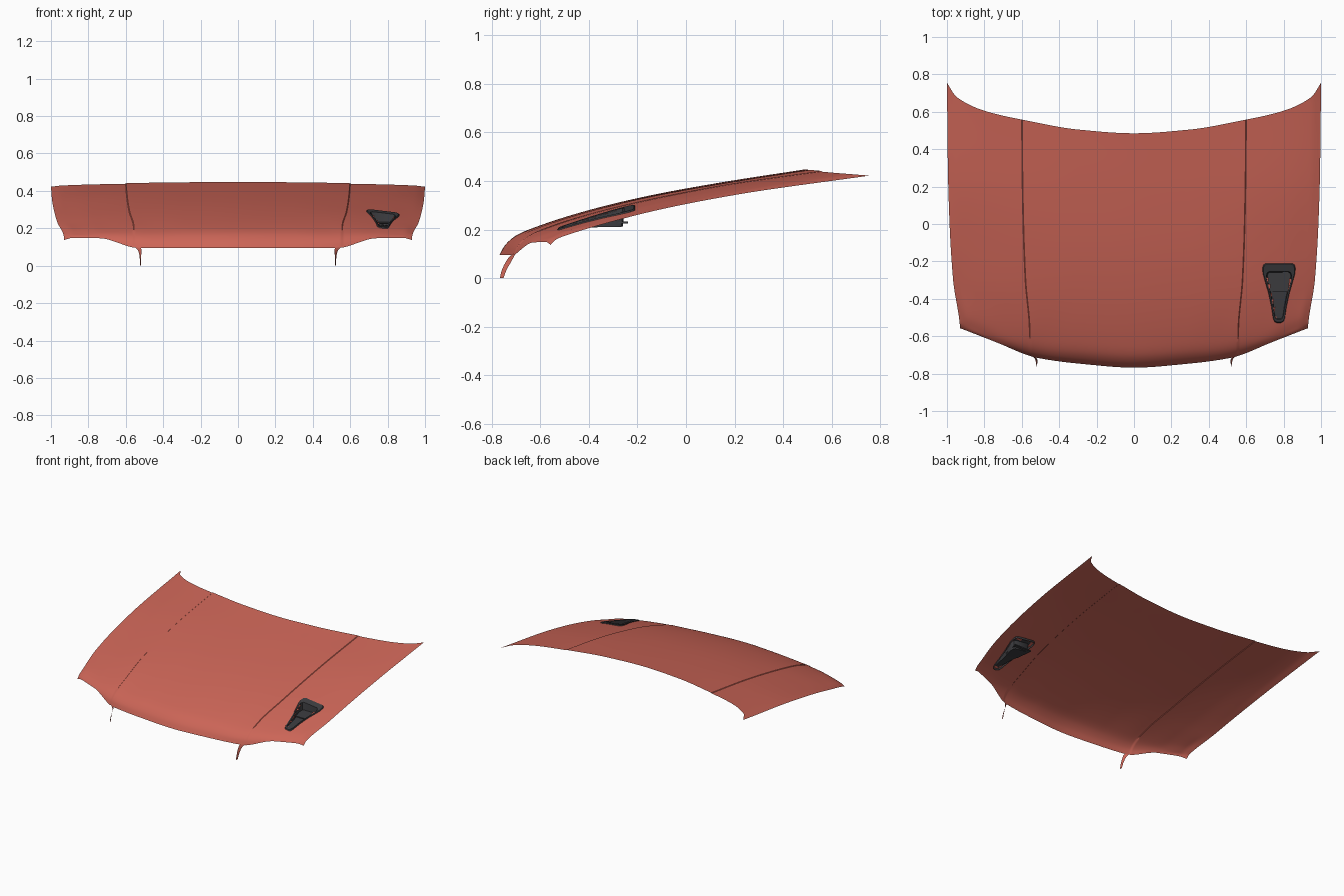
import bpy, bmesh
from mathutils import Vector
from mathutils.bvhtree import BVHTree

if "Cube" in bpy.data.objects:
    bpy.data.objects.remove(bpy.data.objects["Cube"])


def material(name, rgb):
    m = bpy.data.materials.new(name)
    m.diffuse_color = (*rgb, 1)
    m.use_nodes = True
    m.node_tree.nodes["Principled BSDF"].inputs["Base Color"].default_value = m.diffuse_color
    return m


RED = material("red_paint", (0.60, 0.13, 0.095))
DARK = material("dark_plastic", (0.045, 0.045, 0.05))


def interp(xs, ys, x):
    """Monotone cubic interpolation (no overshoot)."""
    n = len(xs)
    d = [(ys[i + 1] - ys[i]) / (xs[i + 1] - xs[i]) for i in range(n - 1)]
    i = max(k for k in range(n - 1) if k == 0 or xs[k] <= x)

    def slope(k):
        if k == 0:
            return 0 if xs[0] == 0 and len(xs) == 6 else d[0]
        if k == n - 1:
            return d[-1]
        a, b = d[k - 1], d[k]
        return 0 if a * b <= 0 else 2 * a * b / (a + b)
    h = xs[i + 1] - xs[i]
    t = (x - xs[i]) / h
    return (ys[i] * (1 + 2 * t) * (1 - t) ** 2 + slope(i) * h * t * (1 - t) ** 2
            + ys[i + 1] * t * t * (3 - 2 * t) + slope(i + 1) * h * t * t * (t - 1))


def finish(name, bm, mat, angle=0.6):
    me = bpy.data.meshes.new(name)
    bm.to_mesh(me)
    bm.free()
    ob = bpy.data.objects.new(name, me)
    bpy.context.collection.objects.link(ob)
    me.materials.append(mat)
    bpy.ops.object.select_all(action='DESELECT')
    ob.select_set(True)
    bpy.context.view_layer.objects.active = ob
    bpy.ops.object.shade_smooth_by_angle(angle=angle)
    return ob


def bridge(bm, rows, closed=False):
    for a, b in zip(rows, rows[1:]):
        n = len(a)
        for i in range(n if closed else n - 1):
            j = (i + 1) % n
            bm.faces.new((a[i], a[j], b[j], b[i]))


# Hood sections: (y, z) from the nose back, at fractions of the half width
U = [0, 0.3, 0.56, 0.8, 0.95, 1]
SECT = [
    [(-.768, .095), (-.745, .135), (-.70, .175), (-.62, .210), (-.40, .280), (-.15, .340), (.15, .395), (.485, .447)],
    [(-.748, .095), (-.727, .133), (-.685, .172), (-.61, .207), (-.40, .275), (-.15, .336), (.16, .393), (.505, .446)],
    [(-.715, .095), (-.70, .130), (-.665, .165), (-.60, .198), (-.40, .265), (-.15, .326), (.17, .387), (.55, .442)],
    [(-.63, .150), (-.62, .160), (-.60, .175), (-.55, .198), (-.38, .250), (-.14, .308), (.19, .375), (.605, .437)],
    [(-.575, .152), (-.565, .163), (-.545, .175), (-.50, .195), (-.35, .234), (-.12, .291), (.21, .360), (.68, .431)],
    [(-.557, .140), (-.545, .153), (-.53, .165), (-.49, .180), (-.34, .226), (-.10, .287), (.24, .352), (.755, .425)],
]
V = [0, .035, .08, .15, .32, .52, .75, 1]
WY, WX = [-.77, -.56, -.3, 0, .3, .76], [.925, .93, .967, .986, .995, 1.0]


def hood_point(u, v):
    a = abs(u)
    ys = [interp(U, [s[k][0] for s in SECT], a) for k in range(8)]
    zs = [interp(U, [s[k][1] for s in SECT], a) for k in range(8)]
    y, z = interp(V, ys, v), interp(V, zs, v)
    if a > 0.6:                      # fine crease running front to back
        z -= 0.003
    return Vector((u * interp(WY, WX, y), y, z))


half = sorted([i / 70 for i in range(1, 71) if i != 42] + [0.598, 0.602])
us = [-u for u in reversed(half)] + [0] + half
vs = [(i / 70) ** 1.3 for i in range(71)]
bm = bmesh.new()
bridge(bm, [[bm.verts.new(hood_point(u, v)) for u in us] for v in vs])
bm.normal_update()
tree = BVHTree.FromBMesh(bm)


def hood_z(x, y):
    return tree.ray_cast(Vector((x, y, 2)), Vector((0, 0, -1)))[0].z


# Vent outline: (half width, y) from tip to rear
CX = 0.775
OUT = [(.012, -.528), (.024, -.522), (.031, -.505), (.041, -.44), (.056, -.37),
       (.072, -.315), (.086, -.265), (.088, -.235), (.083, -.218), (.070, -.210)]


def in_vent(p):
    ys = [y for _, y in OUT]
    if not -.518 < p.y < -.225:
        return False
    return abs(p.x - CX) < 0.9 * interp(ys, [w for w, _ in OUT], p.y)


# Opening in the hood under the vent
holes = [f for f in bm.faces if all(in_vent(v.co) for v in f.verts)]
bmesh.ops.delete(bm, geom=holes, context='FACES')
finish("hood_panel", bm, RED)

# Vent: skirt, raised rim and a duct floor that sinks towards the rear
bm = bmesh.new()


def ring(scale, y0, y1, dz):
    side = []
    for w, y in OUT:
        t = (y + .528) / .318
        side.append((w * scale, y0 + (y1 - y0) * t, dz(t)))
    loop = [(CX + w, y, d) for w, y, d in side] + [(CX - w, y, d) for w, y, d in reversed(side)]
    return [bm.verts.new((x, y, hood_z(x, y) + d)) for x, y, d in loop]


rings = [ring(1.0, -.528, -.21, lambda t: -.014),
         ring(1.0, -.528, -.21, lambda t: .001),
         ring(.95, -.524, -.214, lambda t: .006),
         ring(.76, -.510, -.255, lambda t: .004),
         ring(.70, -.506, -.259, lambda t: -.002 - .056 * t)]
bridge(bm, rings, closed=True)
floor = rings[-1]
n = len(floor)
for i in range(n // 2 - 1):
    bm.faces.new((floor[i], floor[i + 1], floor[n - 2 - i], floor[n - 1 - i]))
# Duct box below the rear of the vent
box = bmesh.ops.create_cube(bm, size=1)['verts']
for v in box:
    front = v.co.y < 0
    v.co = Vector((CX + v.co.x * (.10 if front else .14),
                   -.36 if front else -.238,
                   (.222 if front else .226) if v.co.z < 0 else (.228 if front else .234)))
bmesh.ops.recalc_face_normals(bm, faces=bm.faces)
finish("hood_vent", bm, DARK)

# Curved hooks at both ends of the front lip
OUTER = [(.575, -.697, .109), (.545, -.706, .093), (.530, -.718, .070), (.525, -.738, .035), (.523, -.750, .002)]
INNER = [(.522, -.715, .097), (.517, -.727, .088), (.517, -.742, .066), (.519, -.758, .032), (.519, -.766, .000)]
for side, label in ((1, "right"), (-1, "left")):
    bm = bmesh.new()
    rows = []
    for i in range(17):
        t = i / 4
        k = [0, 1, 2, 3, 4]
        rows.append([bm.verts.new((side * interp(k, [p[0] for p in L], t),
                                   interp(k, [p[1] for p in L], t),
                                   interp(k, [p[2] for p in L], t))) for L in (INNER, OUTER)])
    bridge(bm, rows)
    bmesh.ops.recalc_face_normals(bm, faces=bm.faces)
    finish("front_hook_" + label, bm, RED)
